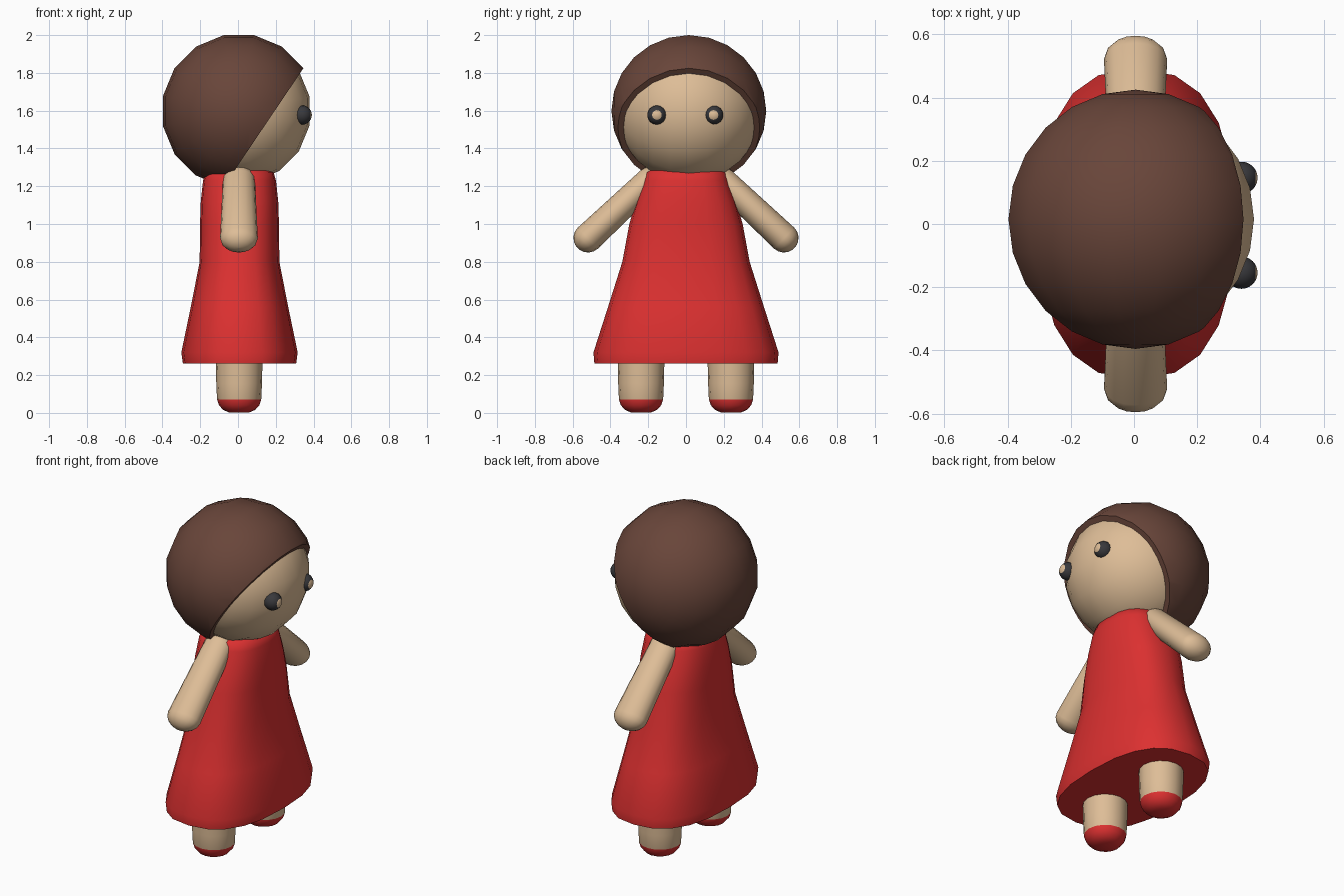
import bpy, bmesh, math
from mathutils import Vector, Matrix

if "Cube" in bpy.data.objects:
    bpy.data.objects.remove(bpy.data.objects["Cube"])


def material(name, rgb):
    m = bpy.data.materials.new(name)
    m.diffuse_color = (*rgb, 1)
    m.use_nodes = True
    m.node_tree.nodes["Principled BSDF"].inputs["Base Color"].default_value = m.diffuse_color
    return m


RED = material("red cloth", (0.72, 0.03, 0.03))
SKIN = material("tan skin", (0.73, 0.51, 0.31))
HAIR = material("brown hair", (0.14, 0.06, 0.042))
BLACK = material("black eye", (0.04, 0.04, 0.045))


def finish(bm, name, mats, angle=50):
    bmesh.ops.recalc_face_normals(bm, faces=bm.faces)
    me = bpy.data.meshes.new(name)
    bm.to_mesh(me)
    bm.free()
    for m in mats:
        me.materials.append(m)
    ob = bpy.data.objects.new(name, me)
    bpy.context.collection.objects.link(ob)
    bpy.ops.object.select_all(action='DESELECT')
    ob.select_set(True)
    bpy.context.view_layer.objects.active = ob
    bpy.ops.object.shade_smooth_by_angle(angle=math.radians(angle))
    return ob


def loft(bm, rings, n=20, power=2.0, frame=Matrix.Identity(4)):
    """Closed skin through rings (height, half x, half y) of superellipses."""
    loops = []
    for z, hx, hy in rings:
        loop = []
        for i in range(n):
            a = 2 * math.pi * i / n
            c, s = math.cos(a), math.sin(a)
            p = Vector((math.copysign(abs(c) ** (2 / power), c) * hx,
                        math.copysign(abs(s) ** (2 / power), s) * hy, z))
            loop.append(bm.verts.new(frame @ p))
        loops.append(loop)
    for lo, hi in zip(loops, loops[1:]):
        for i in range(n):
            j = (i + 1) % n
            bm.faces.new((lo[i], lo[j], hi[j], hi[i]))
    bm.faces.new(loops[0][::-1])
    bm.faces.new(loops[-1])


def head_ball(radius):
    # poles lie sideways along y, with a flat row of faces on top
    bm = bmesh.new()
    m = (Matrix.Translation((0.005, 0.015, 1.598))
         @ Matrix.Rotation(math.pi / 2, 4, 'X')
         @ Matrix.Rotation(math.pi / 16, 4, 'Z'))
    bmesh.ops.create_uvsphere(bm, u_segments=16, v_segments=12,
                              radius=radius, matrix=m)
    return bm


# head
finish(head_ball(0.382), "head", [SKIN])

# hair: bigger ball cut by a slanted plane
bm = head_ball(0.41)
cut = bmesh.ops.bisect_plane(bm, geom=bm.verts[:] + bm.edges[:] + bm.faces[:],
                             plane_co=(0.35, 0, 1.83),
                             plane_no=(0.83, 0, -0.56), clear_outer=True)
rim = [e for e in bm.edges if e.is_boundary]
bmesh.ops.contextual_create(bm, geom=rim)
finish(bm, "hair", [HAIR])

# dress
bm = bmesh.new()
loft(bm, [(0.262, 0.300, 0.485), (0.32, 0.308, 0.49), (0.56, 0.258, 0.413),
          (0.80, 0.211, 0.337), (1.00, 0.209, 0.30), (1.12, 0.205, 0.265),
          (1.23, 0.193, 0.228), (1.275, 0.18, 0.213), (1.293, 0.14, 0.17)],
     power=2.5, frame=Matrix.Translation((0.008, 0, 0)))
finish(bm, "dress", [RED])

for side, label in ((1, "left"), (-1, "right")):
    # arm: flattened capsule slanting outwards
    a, b = Vector((0.005, side * 0.19, 1.235)), Vector((0.005, side * 0.52, 0.925))
    d = b - a
    length = d.length
    z = d.normalized()
    x = Vector((1, 0, 0))
    frame = Matrix.Translation(a) @ Matrix((x, z.cross(x), z)).transposed().to_4x4()
    rings = []
    for t in (-85, -60, -30, 0):
        t = math.radians(t)
        rings.append((0.075 * math.sin(t), 0.085 * math.cos(t), 0.07 * math.cos(t)))
    for t in (0, 20, 40, 60, 75, 88):
        t = math.radians(t)
        rings.append((length + 0.075 * math.sin(t),
                      0.1 * math.cos(t), 0.077 * math.cos(t)))
    bm = bmesh.new()
    loft(bm, rings, n=16, frame=frame)
    finish(bm, label + "_arm", [SKIN], 60)

    # leg with red shoe as the lowest faces
    bm = bmesh.new()
    loft(bm, [(0.005, 0.05, 0.05), (0.02, 0.085, 0.085), (0.045, 0.107, 0.107),
              (0.075, 0.117, 0.117), (0.16, 0.121, 0.121), (0.30, 0.124, 0.124)],
         n=16, frame=Matrix.Translation((0.006, side * 0.238, -0.004)))
    for f in bm.faces:
        f.material_index = 1 if f.calc_center_median().z < 0.07 else 0
    finish(bm, label + "_leg", [SKIN, RED])

    # eye with a light centre facing forwards
    bm = bmesh.new()
    m = (Matrix.Translation((0.34, side * 0.15 - 0.004, 1.577))
         @ Matrix.Rotation(math.pi / 2, 4, 'Y'))
    bmesh.ops.create_uvsphere(bm, u_segments=16, v_segments=12,
                              radius=0.051, matrix=m)
    bm.normal_update()
    for f in bm.faces:
        f.material_index = 1 if f.normal.x > math.cos(math.radians(30)) else 0
    finish(bm, label + "_eye", [BLACK, SKIN])
